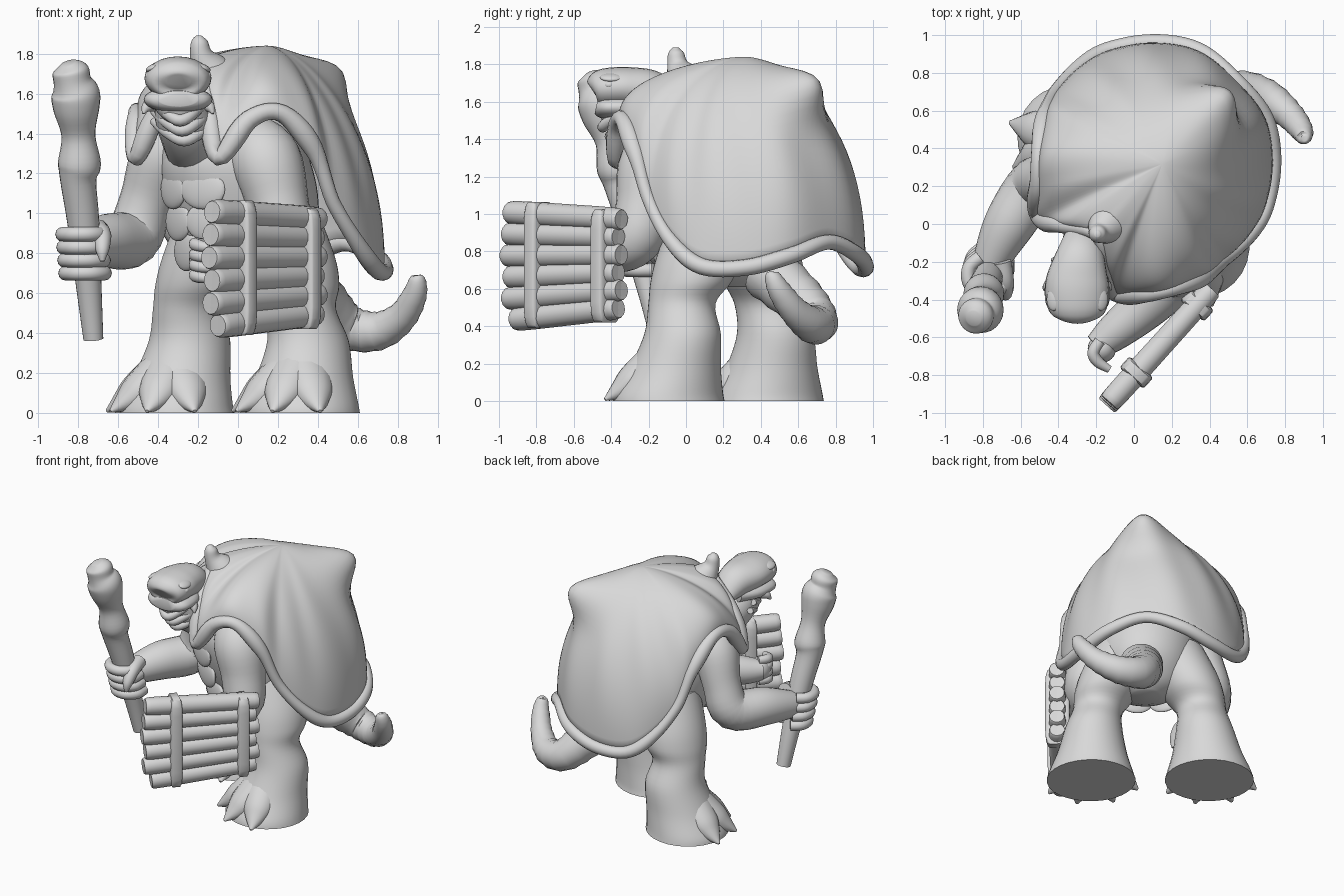
import bpy, bmesh
from math import sin, cos, pi, radians, exp
from mathutils import Vector, Matrix

old = bpy.data.objects.get("Cube")
if old:
    bpy.data.objects.remove(old)

GREY = (0.69, 0.69, 0.69, 1)
clay = bpy.data.materials.new("clay_grey")
clay.use_nodes = True
clay.diffuse_color = GREY
clay.node_tree.nodes["Principled BSDF"].inputs["Base Color"].default_value = GREY

# The body is turned to one side; its parts are built in this frame
BODY = Matrix.Translation((-0.07, 0.07, 0)) @ Matrix.Rotation(radians(-45), 4, 'Z')
WORLD = Matrix.Identity(4)


def spline(pts, steps=5, closed=False):
    """Smooth path through tuples of any length."""
    n, out = len(pts), []
    pick = (lambda i: pts[i % n]) if closed else (lambda i: pts[max(0, min(n - 1, i))])
    for i in range(n if closed else n - 1):
        for k in range(steps):
            t = k / steps
            out.append([b + 0.5 * t * (c - a + t * (2*a - 5*b + 4*c - d + t * (3*(b - c) + d - a)))
                        for a, b, c, d in zip(pick(i - 1), pick(i), pick(i + 1), pick(i + 2))])
    return out if closed else out + [list(pts[-1])]


def finish(name, bm, frame=WORLD):
    bmesh.ops.recalc_face_normals(bm, faces=bm.faces)
    me = bpy.data.meshes.new(name)
    bm.to_mesh(me)
    bm.free()
    ob = bpy.data.objects.new(name, me)
    bpy.context.collection.objects.link(ob)
    me.materials.append(clay)
    ob.matrix_world = frame
    bpy.ops.object.select_all(action='DESELECT')
    ob.select_set(True)
    bpy.context.view_layer.objects.active = ob
    bpy.ops.object.shade_smooth_by_angle(angle=radians(50))
    return ob


def loft(name, sections, ref=(1, 0, 0), frame=WORLD, sides=24, ripple=0, level=False):
    """Skin of rings; a section is x, y, z, radius along ref, radius across."""
    path = spline([s if len(s) == 5 else (*s, s[3]) for s in sections])
    bm, rings = bmesh.new(), []
    for i, (x, y, z, a, b) in enumerate(path):
        lo, hi = path[max(i - 1, 0)], path[min(i + 1, len(path) - 1)]
        tan = Vector((0, 0, 1)) if level else (Vector(hi[:3]) - Vector(lo[:3])).normalized()
        u = Vector(ref)
        u = (u - tan * u.dot(tan)).normalized()
        v = tan.cross(u)
        k = 1 + ripple * (i % 2)
        rings.append([bm.verts.new(Vector((x, y, z)) + k * (u * a * cos(q) + v * b * sin(q)))
                      for q in (2 * pi * j / sides for j in range(sides))])
    for r, s in zip(rings, rings[1:]):
        for j in range(sides):
            m = (j + 1) % sides
            bm.faces.new((r[j], r[m], s[m], s[j]))
    bm.faces.new(rings[0])
    bm.faces.new(rings[-1])
    return finish(name, bm, frame)


def ball(name, at, size, frame=WORLD, turn=0, axis='Y'):
    bm = bmesh.new()
    bmesh.ops.create_uvsphere(bm, u_segments=24, v_segments=14, radius=1)
    bm.transform(Matrix.Translation(at) @ Matrix.Rotation(turn, 4, axis) @ Matrix.Diagonal((*size, 1)))
    return finish(name, bm, frame)


# Torso and chest plates
loft("torso", [(0, .22, .61, .1, .1), (0, .2, .68, .24, .22), (0, .18, .85, .33, .35),
               (0, .12, 1.1, .37, .4), (0, .08, 1.3, .35, .38), (0, .13, 1.5, .26, .28),
               (0, .22, 1.64, .1, .1)], frame=BODY, sides=36, level=True)
for row, (y, z) in enumerate([(-.255, 1.28), (-.255, 1.12), (-.22, .96), (-.16, .81)]):
    for side in (-1, 1):
        ball(f"chest_plate_{row}", (side * .105, y, z), (.125, .028, .1), BODY, side * .3, 'Z')

# Legs with spread, clawed feet; the left one stands a little further back
for side, label in ((1, "left"), (-1, "right")):
    dx, dy = -.025 * side, .035 * side
    loft(label + "_leg", [(side * (x + dx), y + dy, *rest) for x, y, *rest in
         [(.41, .12, 0, .31, .29), (.41, .125, .05, .295, .28), (.4, .16, .18, .245, .245),
          (.385, .2, .36, .2, .21), (.36, .17, .52, .175, .185), (.31, .19, .64, .21, .225),
          (.26, .2, .78, .22, .23), (.18, .2, 1, .2, .2)]], frame=BODY, sides=28, level=True)
    for toe in (-60, -21, 21, 60):
        s, c = sin(radians(toe)), cos(radians(toe))
        loft(f"{label}_toe", [(side * (.41 + dx) + s * r, .13 + dy - c * r, z, w, w * 1.25) for r, z, w in
             [(.1, .2, .1), (.21, .11, .085), (.28, .058, .055), (.36, .008, .008)]],
             ref=(0, 0, 1), frame=BODY, sides=14)

# Shell: a dome drawn from its wavy rim up to the crown
half = [(0, -.18, 1.7), (.17, -.28, 1.54), (.29, -.33, 1.28), (.4, -.22, 1.47), (.51, -.08, 1.5),
        (.6, .08, 1.32), (.63, .2, 1.06), (.635, .37, .85), (.59, .55, .72), (.45, .75, .715),
        (.25, .89, .78), (0, .92, .85)]
rim = [(x - .06 * min(1, max(0, 2.5 * y + .5)), y, z) for x, y, z in
       spline(half + [(-x, y, z) for x, y, z in half[-2:0:-1]], 6, closed=True)]
crown, bump = Vector((-.02, .33, 1.84)), Vector((-.03, .66, 1.65))
bm, rows, levels = bmesh.new(), [], 26
for i in range(levels):
    a = pi / 2 * i / levels
    h, v = cos(a) ** 1.2, sin(a) ** .9
    row = []
    for j, (x, y, z) in enumerate(rim):
        p = Vector((crown.x + (x - crown.x) * h, crown.y + (y - crown.y) * h, z + (crown.z - z) * v))
        fold = .012 * sin(2 * a) * cos(a) ** 2 * sin(j * .64 + 3 * a)
        p += Vector((x, y - crown.y, 0)).normalized() * fold
        p += Vector((0, .18, .07)) * exp(-(p - bump).length_squared / .03)
        row.append(bm.verts.new(p))
    rows.append(row)
n = len(rim)
for r, s in zip(rows, rows[1:]):
    for j in range(n):
        bm.faces.new((r[j], r[(j + 1) % n], s[(j + 1) % n], s[j]))
top = bm.verts.new(crown)
for j in range(n):
    bm.faces.new((rows[-1][j], rows[-1][(j + 1) % n], top))
shell = finish("shell", bm, BODY)
thick = shell.modifiers.new("thickness", 'SOLIDIFY')
thick.thickness = .03

# Rolled lip along the shell rim, thicker round the shoulders and the back
lip = bpy.data.curves.new("shell_lip", 'CURVE')
lip.dimensions = '3D'
lip.bevel_depth = .036
lip.bevel_resolution = 4
line = lip.splines.new('POLY')
line.points.add(n - 1)
for p, co in zip(line.points, rim):
    p.co = (*co, 1)
    p.radius = 1 + .5 * exp(-((co[2] - 1.4) / .12) ** 2) + .25 * exp(-((co[2] - .75) / .12) ** 2)
line.use_cyclic_u = True
lip.materials.append(clay)
lip_ob = bpy.data.objects.new("shell_lip", lip)
bpy.context.collection.objects.link(lip_ob)
lip_ob.matrix_world = BODY
loft("shell_spike", [(0, -.04, 1.58, .17), (0, -.1, 1.7, .12), (0, -.16, 1.79, .06),
                     (0, -.175, 1.86, .042), (0, -.175, 1.89, .015)], frame=BODY)

# Neck with drooping scarf folds
loft("neck", [(-.19, .02, 1.32, .17), (-.235, -.16, 1.4, .155), (-.28, -.27, 1.5, .14), (-.295, -.31, 1.62, .12)])
for k in range(3):
    z = 1.4 + .05 * k
    x, y, w = -.27 - .01 * k, -.24 - .04 * k, .15 - .012 * k
    loft("scarf_fold", [(x - w, y + .06, z + .06, .022), (x - w * .6, y - .07, z + .01, .028),
                        (x, y - .125, z - .035, .03), (x + w * .6, y - .07, z + .01, .028),
                        (x + w, y + .06, z + .06, .022)], ref=(0, 0, 1), sides=12)

# Head: skull, jaw, eyes, brows, nostrils and cheek spikes
loft("head", [(-.27, -.05, 1.58, .06, .09), (-.285, -.17, 1.65, .11, .13), (-.3, -.3, 1.675, .11, .165),
              (-.3, -.4, 1.675, .108, .165), (-.3, -.46, 1.67, .1, .15), (-.3, -.49, 1.665, .08, .12),
              (-.3, -.5, 1.66, .04, .06)], ref=(0, 0, 1))
loft("jaw", [(-.29, -.14, 1.57, .06, .09), (-.3, -.27, 1.57, .07, .16), (-.3, -.39, 1.57, .066, .172),
             (-.3, -.45, 1.57, .058, .15), (-.3, -.48, 1.575, .04, .1)], ref=(0, 0, 1))
loft("chin", [(-.3, -.37, 1.57, .14, .09), (-.3, -.38, 1.5, .1, .07), (-.3, -.38, 1.43, .02, .02)], level=True)
for side in (-1, 1):
    ball("eye", (-.3 + side * .14, -.41, 1.69), (.026, .03, .022))
    ball("brow", (-.3 + side * .125, -.4, 1.73), (.04, .06, .018), turn=side * .4)
    ball("nostril", (-.3 + side * .045, -.49, 1.7), (.014, .012, .014))
    loft("cheek_spike", [(-.3 + side * .1, -.3, 1.56, .05), (-.3 + side * .155, -.33, 1.535, .03),
                         (-.3 + side * .175, -.35, 1.5, .006)], ref=(0, 1, 0), sides=12)

# Arms
loft("right_arm", [(-.28, .14, 1.36, .14), (-.38, .18, 1.27, .16), (-.46, .22, 1.06, .135),
                   (-.53, .2, .88, .145), (-.66, 0, .86, .135), (-.75, -.18, .83, .1), (-.77, -.27, .81, .08)])
loft("left_arm", [(.06, -.08, 1.36, .15), (.14, -.18, 1.26, .18), (.2, -.22, 1.05, .155),
                  (.22, -.27, .87, .145), (.08, -.42, .8, .125), (-.1, -.57, .77, .1), (-.2, -.65, .77, .07)],
     ref=(1, -1, 0))

# Tail, ringed and curling upward
loft("tail", [(.3, .43, .7, .15), (.43, .61, .54, .13), (.55, .7, .43, .11), (.7, .67, .41, .095),
              (.82, .58, .48, .075), (.885, .5, .59, .06), (.9, .46, .67, .04), (.9, .455, .69, .015)],
     ref=(.4, -.85, -.5), ripple=.05)

# Club
loft("club", [(-.725, -.15, .37, .05), (-.745, -.2, .6, .062), (-.775, -.29, .95, .08),
              (-.8, -.35, 1.16, .09), (-.795, -.37, 1.25, .108), (-.8, -.4, 1.39, .085),
              (-.81, -.44, 1.52, .115), (-.815, -.46, 1.6, .122), (-.83, -.48, 1.66, .095),
              (-.84, -.49, 1.72, .09), (-.85, -.5, 1.755, .04)])

# Right fist: fingers wrapped round the grip
ball("right_fist", (-.77, -.25, .8), (.11, .11, .12))
for k in range(4):
    z = .7 + .065 * k
    x, y = -.765 - .005 * k, -.22 - .017 * k
    loft("right_finger", [(x + .1 * cos(radians(q)), y + .1 * sin(radians(q)), z, .037)
         for q in range(110, 381, 45)], ref=(0, 0, 1), sides=12)
loft("right_thumb", [(-.7, -.2, .92, .05), (-.68, -.31, .89, .045), (-.68, -.37, .82, .035),
                     (-.68, -.385, .76, .012)], ref=(1, 0, 0), sides=12)

# Left hand
ball("left_hand", (-.17, -.66, .77), (.075, .075, .09))
for k in range(4):
    z = .69 + .052 * k
    loft("left_finger", [(-.18, -.62, z, .03), (-.215, -.68, z, .032), (-.19, -.73, z - .01, .03),
                         (-.13, -.77, z - .02, .02)], ref=(0, 0, 1), sides=12)

# Log shield bound by two straps
start, along = Vector((-.135, -.95, 0)), Vector((.67, .742, 0)).normalized()
out = Vector((along.y, -along.x, 0))
for k in range(6):
    z, r = .465 + .105 * k, .066
    first, last = (.06 if k == 0 else .01 * (k % 3)), .78 + .02 * (k % 2)
    spots = [(first, .6), (first + .02, .95), (.4, .97), (last - .02, .9), (last, .6)]
    loft("shield_log", [(*(start + along * d)[:2], z + (d - .4) * (k - 3.2) * -.025, r * w)
         for d, w in spots], ref=(0, 0, 1), sides=14)
for d, low, high in ((.22, .39, 1.065), (.7, .42, 1.025)):
    bm = bmesh.new()
    bmesh.ops.create_cube(bm, size=1)
    bmesh.ops.bevel(bm, geom=bm.edges[:], offset=.18, segments=3, affect='EDGES', profile=.5)
    c = start + along * d + Vector((0, 0, (low + high) / 2))
    turn = Matrix((along, out, (0, 0, 1))).transposed().to_4x4()
    bm.transform(Matrix.Translation(c) @ turn @ Matrix.Diagonal((.085, .17, high - low, 1)))
    finish("shield_strap", bm)
